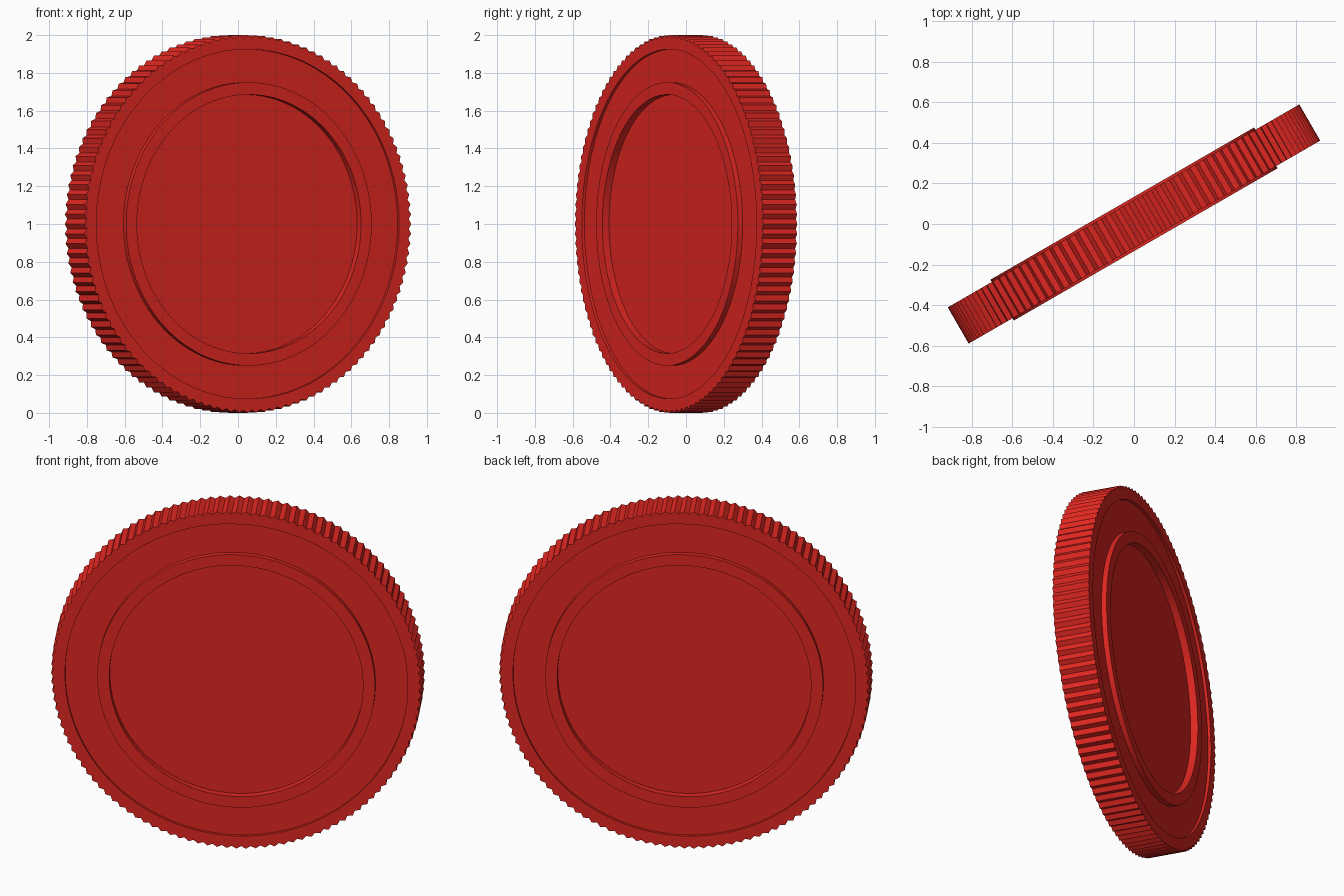
import bpy, bmesh
from math import cos, sin, pi, radians
from mathutils import Matrix

if "Cube" in bpy.data.objects:
    bpy.data.objects.remove(bpy.data.objects["Cube"])

TEETH = 120
N = TEETH * 2
VALLEY = 0.985

# Half profile of the coin face: (radius, height above the mid plane)
profile = [(1.0, 0.0), (1.0, 0.103), (0.925, 0.103), (0.925, 0.087),
           (0.75, 0.087), (0.75, 0.116), (0.685, 0.116), (0.685, 0.075)]

mat = bpy.data.materials.new("red")
mat.diffuse_color = (0.75, 0.02, 0.015, 1)
mat.use_nodes = True
mat.node_tree.nodes["Principled BSDF"].inputs["Base Color"].default_value = mat.diffuse_color


def coin_half(bm, side):
    rings = []
    for r, h in profile:
        ring = []
        for i in range(N):
            # Alternate peaks and valleys on the reeded edge
            rr = VALLEY if r == 1.0 and i % 2 else r
            a = 2 * pi * i / N
            ring.append(bm.verts.new((rr * cos(a), rr * sin(a), side * h)))
        rings.append(ring)
    for lo, hi in zip(rings, rings[1:]):
        for i in range(N):
            j = (i + 1) % N
            bm.faces.new((lo[i], lo[j], hi[j], hi[i]))
    # Flat central field
    bm.faces.new(rings[-1])


bm = bmesh.new()
for side in (1, -1):
    coin_half(bm, side)
bmesh.ops.remove_doubles(bm, verts=bm.verts, dist=1e-5)
bmesh.ops.recalc_face_normals(bm, faces=bm.faces)

# Stand the coin upright, turn it 30 degrees and rest it on the ground
bm.transform(Matrix.Translation((0, 0, 1)) @ Matrix.Rotation(radians(30), 4, 'Z')
             @ Matrix.Rotation(radians(90), 4, 'X'))
mesh = bpy.data.meshes.new("coin")
bm.to_mesh(mesh)
bm.free()
mesh.materials.append(mat)
coin = bpy.data.objects.new("coin", mesh)
bpy.context.collection.objects.link(coin)
bpy.context.view_layer.objects.active = coin
coin.select_set(True)
bpy.ops.object.shade_smooth_by_angle(angle=radians(10))
